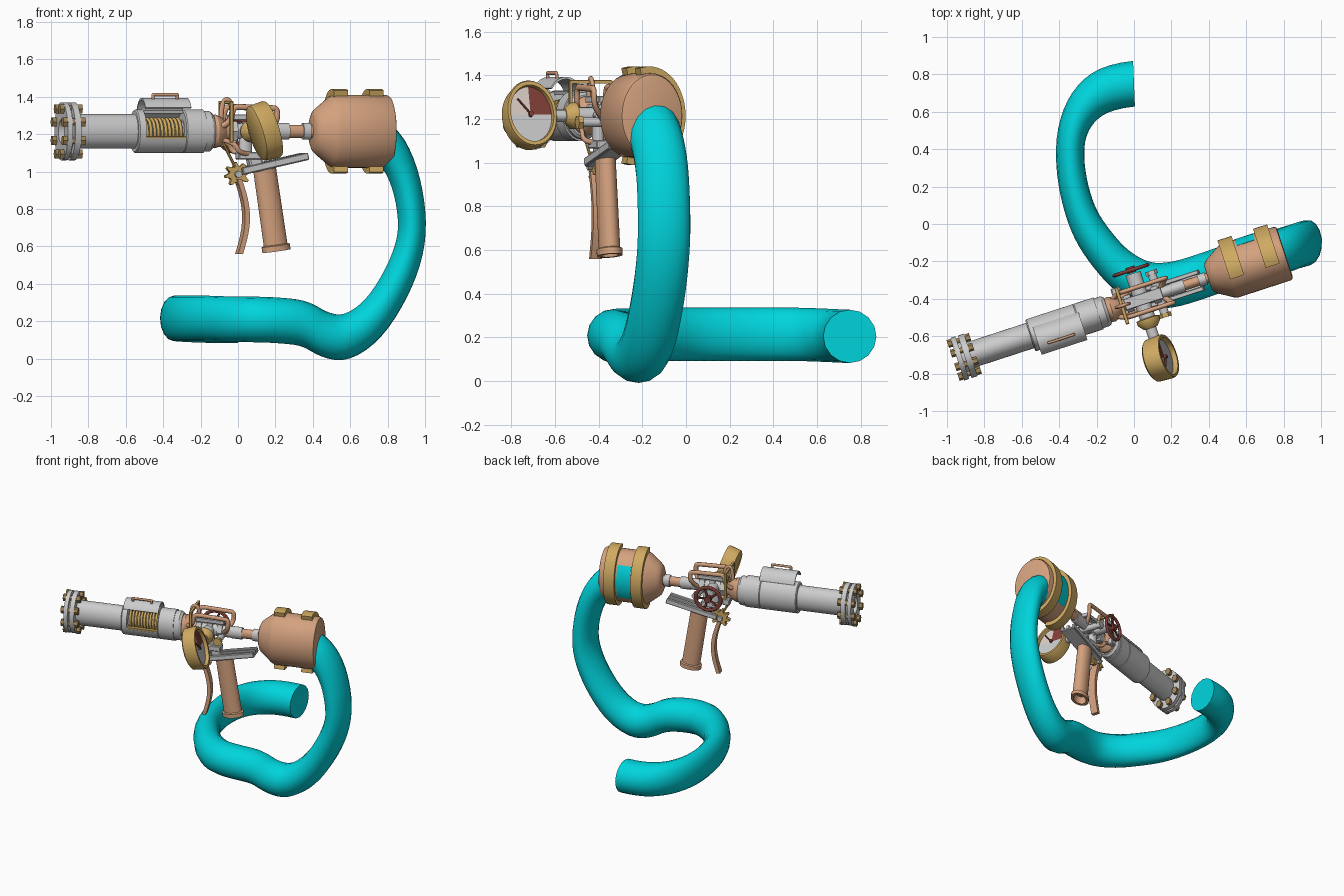
import bpy, bmesh
from math import sin, cos, pi, radians
from mathutils import Matrix, Vector

if "Cube" in bpy.data.objects:
    bpy.data.objects.remove(bpy.data.objects["Cube"])

# Gun frame: local X runs along the barrel, turned 18 degrees and squashed sideways
GUN = (Matrix.Translation((0, -0.416, 1.215)) @ Matrix.Rotation(radians(18), 4, 'Z')
       @ Matrix.Diagonal((1.0515, 0.77, 1, 1)))

def material(name, rgb):
    m = bpy.data.materials.new(name)
    m.diffuse_color = (*rgb, 1)
    m.use_nodes = True
    m.node_tree.nodes["Principled BSDF"].inputs["Base Color"].default_value = m.diffuse_color
    return m

COPPER = material("copper", (0.66, 0.36, 0.21))
GOLD = material("brass", (0.62, 0.40, 0.12))
TEAL = material("teal", (0.0, 0.66, 0.72))
RED = material("dark_red", (0.22, 0.05, 0.04))
BEIGE = material("beige", (0.70, 0.62, 0.55))
BRONZE = material("bronze", (0.36, 0.24, 0.10))

def place(name, data, mat, frame):
    if mat:
        data.materials.append(mat)
    ob = bpy.data.objects.new(name, data)
    bpy.context.collection.objects.link(ob)
    ob.matrix_world = frame
    return ob

def finish(name, bm, mat, frame=GUN):
    bmesh.ops.remove_doubles(bm, verts=bm.verts, dist=1e-5)
    bmesh.ops.recalc_face_normals(bm, faces=bm.faces)
    me = bpy.data.meshes.new(name)
    bm.to_mesh(me)
    bm.free()
    return place(name, me, mat, frame)

def lathe(name, profile, mat=None, origin=(0, 0, 0), axis=(1, 0, 0), seg=32, a0=0, a1=360):
    """Spin (distance along axis, radius) points about an axis."""
    q = Matrix.Translation(origin) @ Vector(axis).to_track_quat('Z', 'Y').to_matrix().to_4x4()
    bm = bmesh.new()
    rings = []
    for i in range(seg + 1):
        a = radians(a0 + (a1 - a0) * i / seg)
        rings.append([bm.verts.new(q @ Vector((r * cos(a), r * sin(a), t))) for t, r in profile])
    for A, B in zip(rings, rings[1:]):
        for j in range(len(profile) - 1):
            bm.faces.new((A[j], A[j + 1], B[j + 1], B[j]))
    return finish(name, bm, mat)

def rod(name, p, q, r, mat=None, seg=16):
    d = Vector(q) - Vector(p)
    L = d.length
    return lathe(name, [(0, 0), (0, r), (L, r), (L, 0)], mat, p, d, seg)

def arc_plate(name, x0, x1, r0, r1, a0, a1, mat=None, cy=0, cz=0, n=24):
    """Thick sector around the barrel; 0 deg = rear side, 90 = up, 180 = front side."""
    bm = bmesh.new()
    rings = []
    for i in range(n + 1):
        a = radians(a0 + (a1 - a0) * i / n)
        rings.append([bm.verts.new((x, cy + r * cos(a), cz + r * sin(a)))
                      for x, r in ((x0, r0), (x0, r1), (x1, r1), (x1, r0))])
    for A, B in zip(rings, rings[1:]):
        for j in range(4):
            bm.faces.new((A[j], A[(j + 1) % 4], B[(j + 1) % 4], B[j]))
    bm.faces.new(rings[0])
    bm.faces.new(rings[-1])
    return finish(name, bm, mat)

def box(name, c, size, mat=None, tilt=0):
    bm = bmesh.new()
    m = Matrix.Translation(c) @ Matrix.Rotation(radians(tilt), 4, 'Y') @ Matrix.Diagonal((*size, 1))
    bmesh.ops.create_cube(bm, size=1, matrix=m)
    bmesh.ops.bevel(bm, geom=bm.edges[:], offset=min(size) * 0.12, segments=1, affect='EDGES')
    return finish(name, bm, mat)

def pipe(name, pts, r, mat=None, frame=GUN, cyclic=False, bev=3, res=5):
    cu = bpy.data.curves.new(name, 'CURVE')
    cu.dimensions = '3D'
    s = cu.splines.new('NURBS')
    s.points.add(len(pts) - 1)
    for p, co in zip(s.points, pts):
        p.co = (*co, 1)
    s.use_endpoint_u, s.use_cyclic_u, s.order_u = not cyclic, cyclic, 3
    s.resolution_u = res
    cu.bevel_depth, cu.bevel_resolution, cu.use_fill_caps = r, bev, True
    return place(name, cu, mat, frame)

# Muzzle flange with bolts
lathe("muzzle_flange", [(-.945, .062), (-.945, .155), (-.918, .155), (-.918, .12), (-.905, .12),
                        (-.905, .155), (-.873, .155), (-.873, .09)], seg=40)
for i in range(8):
    a = (i + .5) * pi / 4
    y, z = .13 * cos(a), .13 * sin(a)
    rod("flange_bolt", (-.955, y, z), (-.85, y, z), .019, BRONZE, 12)
    for x in (-.967, -.873):
        rod("bolt_nut", (x, y, z), (x + .025, y, z), .028, BRONZE, 6)

# Barrel and sleeve with the loading window
lathe("barrel", [(-.60, 0), (-.60, .062), (-.945, .062), (-.90, .092), (-.54, .092)])
for x0, x1 in ((-.555, -.515), (-.30, -.19)):
    lathe("sleeve_end", [(x0, .06), (x0, .11), (x0 + .006, .116), (x1, .116), (x1, .06)], seg=40)
arc_plate("sleeve_body", -.515, -.30, .098, .116, 200, 465, n=36)
lathe("sleeve_collar", [(-.19, .108), (-.155, .108), (-.14, .095), (-.14, .05)], seg=40)
rod("window_core", (-.515, 0, 0), (-.30, 0, 0), .055)
box("window_sill", (-.408, -.09, -.035), (.215, .035, .012), GOLD)
pipe("window_spring", [(-.51 + .2 * i / 80, .072 * cos(i * pi / 4), .072 * sin(i * pi / 4))
                       for i in range(81)], .009, GOLD, bev=1, res=2)
arc_plate("window_lid", -.53, -.285, .108, .118, 25, 145, cy=-.055, cz=.06)
pipe("lid_handle", [(-.475, -.085, .172), (-.475, -.088, .196), (-.475, -.088, .196),
                    (-.345, -.088, .196), (-.345, -.088, .196), (-.345, -.085, .172)], .009, COPPER)

# Valve section between sleeve and tank
lathe("copper_nozzle", [(-.145, .085), (-.12, .09), (-.09, .075), (-.07, .05), (-.05, .045), (-.05, 0)], COPPER)
rod("valve_core", (-.08, 0, 0), (.22, 0, 0), .042)
for x in (-.045, .03, .10):
    rod("valve_hex_collar", (x, 0, 0), (x + .035, 0, 0), .06, None, 6)
rod("valve_cross_tube", (.04, -.16, 0), (.04, .19, 0), .04)
rod("valve_lower_tube", (.04, 0, 0), (.04, 0, -.14), .035)
box("valve_top_block", (.05, 0, .075), (.20, .08, .03))
box("valve_low_block", (.06, 0, -.13), (.13, .09, .04))
box("rear_relay_box", (-.07, .11, -.06), (.05, .05, .05))
for s in (-1, 1):
    y = s * .09
    pipe("bypass_pipe", [(-.12, s * .05, .02), (-.06, y, .04), (-.05, y, .13), (.0, y, .13),
                         (.16, y, .125), (.19, y, .12), (.185, y, .04), (.15, s * .03, 0)], .016, COPPER)
    pipe("lower_pipe", [(-.11, s * .04, -.04), (-.03, s * .07, -.06), (-.01, s * .07, -.12), (.05, s * .03, -.12)],
         .013, COPPER)
    box("valve_bracket", (-.065, s * .125, .05), (.018, .018, .22), GOLD)
    rod("valve_stub", (.13, 0, -.03), (.13, s * .15, -.03), .022)
    rod("stub_cap", (.13, s * .14, -.03), (.13, s * .17, -.03), .032, GOLD if s < 0 else None, 6)
pipe("top_loop_pipe", [(-.09, 0, .06), (-.09, 0, .17), (-.03, 0, .17), (-.03, 0, .06)], .013, COPPER)
box("bracket_bridge", (-.065, 0, .155), (.018, .26, .016), GOLD)

# Rear hand wheel
wheel = Vector((.035, .215, -.02))
pipe("hand_wheel_rim", [wheel + Vector((.088 * cos(i * pi / 8), 0, .088 * sin(i * pi / 8))) for i in range(16)],
     .013, RED, cyclic=True)
for i in range(5):
    a = i * 2 * pi / 5
    rod("hand_wheel_spoke", wheel, wheel + Vector((.085 * cos(a), 0, .085 * sin(a))), .008, RED, 8)
rod("hand_wheel_hub", wheel - Vector((0, .02, 0)), wheel + Vector((0, .025, 0)), .024, RED)

# Pressure gauge, stem first
lathe("gauge_stem_funnel", [(.13, .03), (.14, .06), (.17, .06), (.21, .035), (.21, 0)], GOLD, (.04, 0, 0), (0, -1, 0))
rod("gauge_stem", (.04, -.20, 0), (.04, -.29, 0), .028)
G, N = Vector((.037, -.43, 0)), Vector((cos(radians(16)), 0, sin(radians(16))))
lathe("gauge_case", [(-.05, 0), (-.05, .135), (-.04, .152), (.035, .158), (.048, .152), (.048, .134),
                     (.02, .13), (.02, 0)], GOLD, G, N, 40)
for nm, a0, a1, m in (("red", 0, 90, RED), ("light", 90, 180, BEIGE), ("grey", 180, 360, None)):
    lathe("gauge_dial_" + nm, [(.024, 0), (.024, .132)], m, G, N, 16, a0, a1)
rod("gauge_needle", G + N * .03, G + N * .03 + Vector((-.02, -.075, .07)), .006, RED, 6)
rod("gauge_pin", G + N * .022, G + N * .038, .014, RED, 12)

# Mounting rail, grip, trigger gear and lever
box("rail_plate", (.185, 0, -.185), (.36, .13, .018), None, -13)
for y in (-.06, 0, .06):
    box("rail_rib", (.185, y, -.172), (.36, .03, .036), None, -13)
box("rail_post", (.09, 0, -.17), (.07, .08, .07), None, -13)
lathe("grip", [(0, 0), (0, .06), (.41, .062), (.415, .074), (.445, .074), (.445, .052), (.39, .045), (.39, 0)],
      COPPER, (.142, 0, -.20), (.145, 0, -1))
bm = bmesh.new()
outline = [(.066 if i % 4 < 2 else .045, (i + .5) * pi / 16) for i in range(32)]
face = bm.faces.new([bm.verts.new((-.005 + r * cos(a), -.02, -.23 + r * sin(a))) for r, a in outline])
ext = bmesh.ops.extrude_face_region(bm, geom=[face])
bmesh.ops.translate(bm, vec=(0, .04, 0), verts=[v for v in ext["geom"] if isinstance(v, bmesh.types.BMVert)])
finish("trigger_gear", bm, GOLD)
rod("gear_axle", (-.005, -.045, -.23), (-.005, .045, -.23), .018)
bm = bmesh.new()
rows = []
for i in range(13):
    t = i / 12
    x, z = .0 + .04 * sin(pi * min(1, t * 1.0)) + .006 * t, -.255 - .40 * t
    rows.append([bm.verts.new((x + dx, dy, z)) for dx, dy in ((-.013, -.035), (.013, -.035), (.013, .035), (-.013, .035))])
for A, B in zip(rows, rows[1:]):
    for j in range(4):
        bm.faces.new((A[j], A[(j + 1) % 4], B[(j + 1) % 4], B[j]))
bm.faces.new(rows[0])
bm.faces.new(rows[-1])
finish("trigger_lever", bm, COPPER)
rod("trigger_link", (-.02, -.02, -.19), (-.09, -.04, -.06), .008, GOLD, 8)

# Neck and tank
rod("neck_collar", (.20, 0, 0), (.27, 0, 0), .045)
rod("neck_pipe", (.26, 0, 0), (.41, 0, 0), .035, COPPER)
rod("neck_nut", (.345, 0, 0), (.385, 0, 0), .045)
lathe("tank", [(.395, 0), (.395, .085), (.405, .11), (.425, .13), (.49, .185), (.51, .195), (.79, .195),
               (.803, .188), (.807, .175), (.807, 0)], COPPER, seg=40)
for x in (.50, .69):
    arc_plate("tank_band", x, x + .075, .19, .226, -105, 105, GOLD, n=30)
arc_plate("tank_sight_panel", .585, .68, .19, .197, -38, 40, TEAL, n=12)

# Hose: squeezed in x, sweeping down from the tank and round on the floor
K = 0.62
path = [(.70, -.17, 1.19), (.80, -.145, 1.15), (.885, -.11, 1.0), (.93, -.10, .80), (.93, -.10, .62),
        (.86, -.12, .42), (.73, -.16, .21), (.58, -.205, .105), (.46, -.245, .125), (.36, -.28, .19),
        (.22, -.325, .205), (.08, -.335, .21), (-.06, -.26, .21), (-.17, -.14, .215), (-.265, 0, .215),
        (-.32, .17, .215), (-.345, .34, .215), (-.335, .50, .215), (-.27, .64, .21), (-.14, .735, .205), (0, .75, .205)]
pipe("hose", [(x / K, y, z) for x, y, z in path], .122, TEAL, Matrix.Diagonal((K, 1, 1, 1)), bev=6, res=4)

# Smooth shading with sharp edges kept
for ob in bpy.data.objects:
    ob.select_set(ob.type == 'MESH')
    if ob.type == 'MESH':
        bpy.context.view_layer.objects.active = ob
bpy.ops.object.shade_smooth_by_angle(angle=radians(32))
